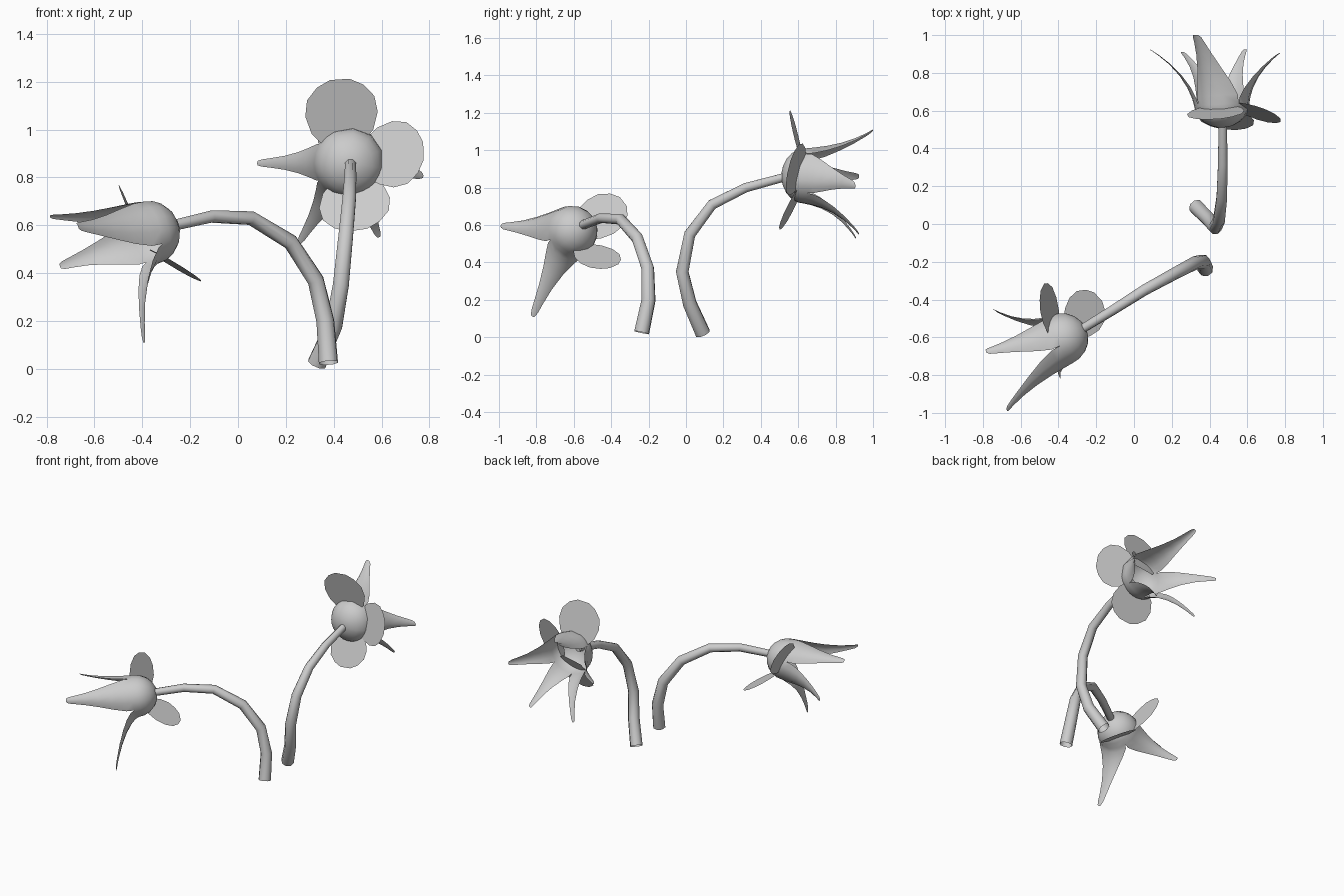
import bpy, bmesh
from math import pi, sin, cos, atan2
from mathutils import Vector as V

if "Cube" in bpy.data.objects:
    bpy.data.objects.remove(bpy.data.objects["Cube"])


def finish(name, bm):
    bmesh.ops.remove_doubles(bm, verts=bm.verts, dist=0.0005)
    bmesh.ops.recalc_face_normals(bm, faces=bm.faces)
    me = bpy.data.meshes.new(name)
    bm.to_mesh(me)
    bm.free()
    ob = bpy.data.objects.new(name, me)
    bpy.context.collection.objects.link(ob)
    bpy.ops.object.select_all(action='DESELECT')
    ob.select_set(True)
    bpy.context.view_layer.objects.active = ob
    bpy.ops.object.shade_smooth_by_angle(angle=0.9)
    return ob


def skin(bm, rows, closed=False):
    """Bridge rows of points with quads."""
    vs = [[bm.verts.new(p) for p in r] for r in rows]
    n = len(rows[0])
    for a, b in zip(vs, vs[1:]):
        for i in range(n if closed else n - 1):
            j = (i + 1) % n
            bm.faces.new((a[i], a[j], b[j], b[i]))
    return vs


def stem(name, pts, r0, r1, sides=8):
    """Open tapered tube along a bent path."""
    pts = [V(p) for p in pts]
    bm, rows = bmesh.new(), []
    side = V((1, 0.3, 0))
    for i, p in enumerate(pts):
        d = (pts[min(i + 1, len(pts) - 1)] - pts[max(i - 1, 0)]).normalized()
        side = (side - d * side.dot(d)).normalized()
        up = d.cross(side)
        r = r0 + (r1 - r0) * i / (len(pts) - 1)
        rows.append([p + (side * cos(k * 2 * pi / sides) + up * sin(k * 2 * pi / sides)) * r
                     for k in range(sides)])
    skin(bm, rows, True)
    finish(name, bm)


def bell(name, c, axis, r, depth, tips):
    """Domed cup whose rim splits into long petals reaching the given tips."""
    c, axis = V(c), V(axis).normalized()
    u = axis.cross(V((0, 0, 1))).normalized()
    v = u.cross(axis)

    def ring(a):
        return (u * cos(a) + v * sin(a)) * r

    tips = [V(t) for t in tips]
    petals = sorted((atan2((t - c).dot(v), (t - c).dot(u)), i) for i, t in enumerate(tips))
    n = len(petals)
    angs = []
    bm = bmesh.new()
    for k, (a0, i) in enumerate(petals):
        lo = petals[k - 1][0] - (2 * pi if k == 0 else 0)
        hi = petals[(k + 1) % n][0] + (2 * pi if k == n - 1 else 0)
        lo, hi = (lo + a0) / 2, (hi + a0) / 2
        cols = [lo, (lo + a0) / 2, a0, (hi + a0) / 2, hi]
        angs += cols[:-1]
        p0, p3 = c + ring(a0), tips[i]
        h = (p3 - c).dot(axis)
        out = p3 - p0 - axis * h
        p1 = p0 + axis * h * 0.35 + out * 0.08
        p2 = p0 + axis * h * 0.72 + out * 0.42
        rows = []
        for t, w in ((0, 1), (.12, 1), (.3, .82), (.5, .58), (.7, .38), (.88, .25), (.96, .2), (1, .12)):
            s = 1 - t
            m = p0 * s**3 + p1 * 3 * s * s * t + p2 * 3 * s * t * t + p3 * t**3
            rows.append([m + (ring(a) - ring(a0)) * w for a in cols])
        skin(bm, rows)
    # Dome closing the back of the cup, sharing the rim points
    dome = [[c + ring(a) * cos(e) - axis * depth * sin(e) for a in angs]
            for e in (0, .3, .6, .9, 1.2, 1.42)]
    vs = skin(bm, dome, True)
    bm.faces.new(vs[-1])
    finish(name, bm)


def sepal(name, base, tip, normal, half):
    """Flat rounded leaf behind the bell."""
    base, tip = V(base), V(tip)
    side = V(normal).cross(tip - base).normalized() * half
    prof = ((0, .5), (.22, .85), (.48, 1), (.72, .93), (.9, .64), (1, .27))
    bm = bmesh.new()
    pts = [base.lerp(tip, t) + side * w for t, w in prof]
    pts += [base.lerp(tip, t) - side * w for t, w in reversed(prof)]
    bm.faces.new([bm.verts.new(p) for p in pts])
    finish(name, bm)


# Back flower
stem("back_stem", [(.33, .09, .022), (.40, .02, .18), (.43, -.02, .35), (.45, .02, .55),
                   (.465, .14, .71), (.47, .32, .80), (.47, .55, .862)], .042, .024)
bell("back_bell", (.466, .635, .862), (-.06, .99, 0), .148, .125,
     [(.32, 1.0, 1.11), (.08, .925, .86), (.255, .91, .525), (.59, .925, .55), (.775, .905, .805)])
sepal("back_sepal_upper", (.44, .625, .93), (.425, .555, 1.21), (-.08, 1, .25), .152)
sepal("back_sepal_right", (.53, .625, .885), (.775, .55, .91), (.3, .95, -.24), .143)
sepal("back_sepal_lower", (.475, .615, .80), (.50, .50, .58), (.13, .9, -.45), .150)

# Front flower
stem("front_stem", [(.378, -.237, .025), (.365, -.20, .20), (.325, -.205, .37), (.22, -.26, .53),
                    (.055, -.35, .63), (-.11, -.455, .637), (-.29, -.565, .595)], .042, .024)
bell("front_bell", (-.38, -.61, .566), (-.87, -.42, -.2), .138, .138,
     [(-.785, -.67, .64), (-.67, -.99, .60), (-.39, -.82, .11), (-.745, -.45, .43)])
sepal("front_sepal_upper", (-.41, -.57, .57), (-.485, -.335, .725), (.906, .1, .42), .12)
sepal("front_sepal_lower", (-.33, -.56, .48), (-.19, -.385, .38), (.52, .1, .85), .122)
